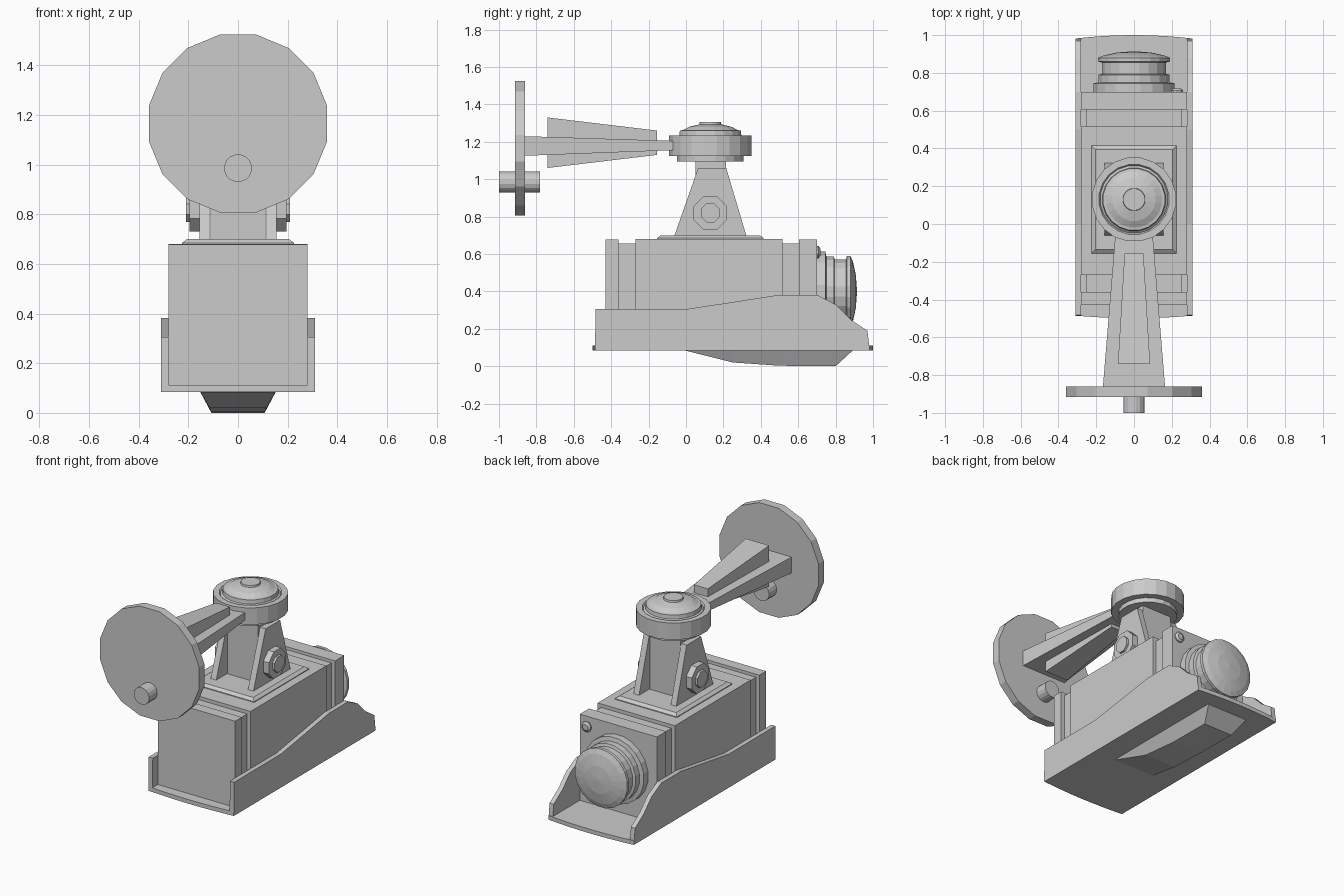
import bpy, bmesh, math
from mathutils import Matrix, Vector

cube = bpy.data.objects.get("Cube")
if cube:
    bpy.data.objects.remove(cube, do_unlink=True)

grey = bpy.data.materials.new("light_grey")
grey.use_nodes = True
grey.diffuse_color = (0.6, 0.6, 0.6, 1)
grey.node_tree.nodes["Principled BSDF"].inputs["Base Color"].default_value = (0.6, 0.6, 0.6, 1)


def finish(name, bm):
    bmesh.ops.recalc_face_normals(bm, faces=bm.faces)
    mesh = bpy.data.meshes.new(name)
    bm.to_mesh(mesh)
    bm.free()
    mesh.materials.append(grey)
    obj = bpy.data.objects.new(name, mesh)
    bpy.context.collection.objects.link(obj)
    return obj


def loft(name, rings):
    """Skin a closed solid through rings with equal point counts."""
    bm = bmesh.new()
    loops = [[bm.verts.new(p) for p in ring] for ring in rings]
    n = len(loops[0])
    for a, b in zip(loops, loops[1:]):
        for i in range(n):
            j = (i + 1) % n
            bm.faces.new((a[i], a[j], b[j], b[i]))
    bm.faces.new(loops[0])
    bm.faces.new(loops[-1])
    return finish(name, bm)


def rect_y(y, half, low, high):
    return [(-half, y, low), (half, y, low), (half, y, high), (-half, y, high)]


def rect_z(z, half, y0, y1):
    return [(-half, y0, z), (half, y0, z), (half, y1, z), (-half, y1, z)]


def side_plate(name, profile, x0, x1):
    """Extrude a (y, z) outline along x."""
    return loft(name, [[(x, y, z) for y, z in profile] for x in (x0, x1)])


def lathe(name, profile, centre, axis, sides=16):
    """Stack (radius, height) rings along an axis, with flat sides aligned to the grid."""
    turn = Vector((0, 0, 1)).rotation_difference(Vector(axis)).to_matrix().to_4x4()
    place = Matrix.Translation(centre) @ turn
    rings = []
    for r, h in profile:
        angles = [math.tau * (i + 0.5) / sides for i in range(sides)]
        rings.append([place @ Vector((r * math.cos(a), r * math.sin(a), h)) for a in angles])
    return loft(name, rings)


BACK = (0, 1, 0)

# Wall mount and arm
lathe("wall_disc", [(0.366, -0.915), (0.366, -0.86)], (0, 0, 1.165), BACK)
lathe("cable_pin", [(0.056, -1), (0.056, -0.78)], (0, 0, 0.985), BACK)
loft("arm_plate", [rect_y(-0.87, 0.165, 1.125, 1.23), rect_y(-0.07, 0.1, 1.155, 1.205)])
loft("arm_rib", [rect_y(-0.74, 0.085, 1.06, 1.33), rect_y(-0.155, 0.05, 1.13, 1.26)])

# Swivel head
lathe("swivel_head", [(0.18, 1.095), (0.18, 1.125), (0.224, 1.125), (0.224, 1.235),
                      (0.187, 1.235), (0.18, 1.225), (0.168, 1.235), (0.165, 1.26),
                      (0.15, 1.262), (0.115, 1.28), (0.06, 1.293), (0.058, 1.305),
                      (0.01, 1.305)], (0, 0.13, 0), (0, 0, 1), 20)

# Post, base and brackets
loft("post", [rect_z(0.69, 0.11, 0.05, 0.215), rect_z(1.11, 0.11, 0.05, 0.215)])
loft("post_base", [rect_z(0.67, 0.225, -0.155, 0.415), rect_z(0.685, 0.225, -0.155, 0.415),
                   rect_z(0.7, 0.205, -0.135, 0.395)])
bracket = [(-0.065, 0.69), (0.325, 0.69), (0.215, 1.06), (0.065, 1.06)]
for side, s in (("left", 1), ("right", -1)):
    side_plate(side + "_bracket", bracket, s * 0.115, s * 0.155)
    lathe(side + "_bolt", [(0.096, 0.15), (0.096, 0.195), (0.055, 0.195), (0.055, 0.21)],
          (0, 0.13, 0.82), (s, 0, 0), 8)

# Housing: wide blocks separated by two shallow grooves
for name, y0, y1, half, top in (("rear_block", -0.43, -0.36, 0.28, 0.677),
                                ("rear_groove", -0.36, -0.27, 0.255, 0.657),
                                ("middle_block", -0.27, 0.515, 0.28, 0.68),
                                ("front_groove", 0.515, 0.605, 0.255, 0.657),
                                ("front_block", 0.605, 0.7, 0.28, 0.677)):
    loft(name, [rect_y(y0, half, 0.1, top), rect_y(y1, half, 0.1, top)])

# Lens and indicator lamp
lathe("lens", [(0.217, 0.69), (0.217, 0.745), (0.19, 0.75), (0.19, 0.79), (0.172, 0.795),
               (0.172, 0.855), (0.192, 0.86), (0.192, 0.88), (0.16, 0.893),
               (0.09, 0.908), (0.01, 0.914)], (0, 0, 0.4), BACK, 20)
lathe("lamp", [(0.034, 0.69), (0.034, 0.708), (0.02, 0.718)], (0.228, 0, 0.61), BACK, 10)

# Tray floor with gently bowed ends
steps = [-0.31 + 0.62 * i / 8 for i in range(9)]
bow = [1 - (x / 0.31) ** 2 for x in steps]
outline = [(x, 0.982 + 0.018 * b) for x, b in zip(steps, bow)]
outline += [(x, -0.485 - 0.014 * b) for x, b in reversed(list(zip(steps, bow)))]
loft("tray_floor", [[(x, y, z) for x, y in outline] for z in (0.085, 0.112)])

# Tray walls
wall = [(-0.487, 0.09), (-0.483, 0.305), (0, 0.305), (0.25, 0.343), (0.5, 0.382), (0.7, 0.382),
        (0.8, 0.33), (0.88, 0.25), (0.97, 0.19), (0.982, 0.09)]
for side, s in (("left", 1), ("right", -1)):
    side_plate(side + "_tray_wall", wall, s * 0.28, s * 0.31)

# Tapered keel under the tray
keel = []
for y, low, half in ((0, 0.083, 0.15), (0.25, 0.02, 0.115), (0.5, 0.003, 0.107),
                     (0.8, 0, 0.107), (0.89, 0.083, 0.15)):
    keel.append([(-half, y, low), (half, y, low), (0.155, y, 0.09), (-0.155, y, 0.09)])
loft("keel", keel)
